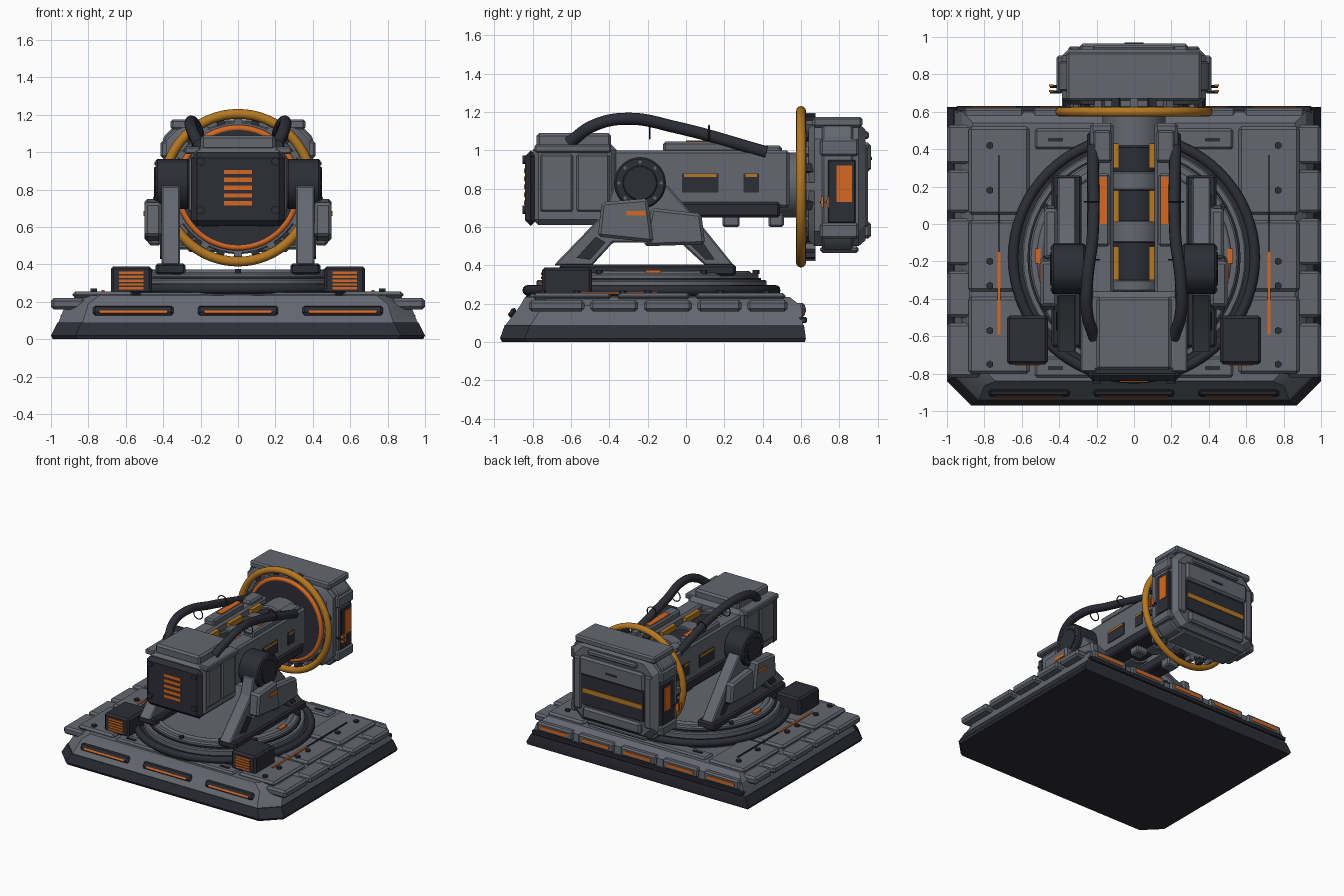
import bpy, bmesh, math
from mathutils import Matrix, Vector

if "Cube" in bpy.data.objects:
    bpy.data.objects.remove(bpy.data.objects["Cube"])


def material(name, *rgb):
    m = bpy.data.materials.new(name)
    m.use_nodes = True
    m.diffuse_color = (*rgb, 1)
    m.node_tree.nodes["Principled BSDF"].inputs["Base Color"].default_value = (*rgb, 1)
    return m


GREY = material("steel grey", .125, .135, .16)
DARK = material("charcoal", .026, .027, .037)
ORANGE = material("bright orange", .66, .14, .016)
AMBER = material("amber", .46, .19, .016)


def finish(name, bm, mat, mirror=False, bevel=0):
    bmesh.ops.recalc_face_normals(bm, faces=bm.faces)
    if bevel:
        bmesh.ops.bevel(bm, geom=bm.edges[:], offset=bevel, segments=1,
                        affect='EDGES', clamp_overlap=True)
    me = bpy.data.meshes.new(name)
    bm.to_mesh(me)
    bm.free()
    me.materials.append(mat)
    me.shade_smooth()
    me.set_sharp_from_angle(angle=math.radians(30))
    ob = bpy.data.objects.new(name, me)
    bpy.context.scene.collection.objects.link(ob)
    if mirror:
        ob.modifiers.new("Mirror", 'MIRROR')
    return ob


def box(name, mat, x, y, z, bevel=.01, mirror=False, tilt=0):
    """Box from three (low, high) ranges, tilted about x through its centre."""
    bm = bmesh.new()
    size = Matrix.Diagonal((x[1] - x[0], y[1] - y[0], z[1] - z[0], 1))
    centre = Vector((sum(x), sum(y), sum(z))) / 2
    bmesh.ops.create_cube(bm, size=1, matrix=Matrix.Translation(centre) @ Matrix.Rotation(tilt, 4, 'X') @ size)
    return finish(name, bm, mat, mirror, bevel)


def loft(name, mat, rings, mirror=False, bevel=0):
    bm = bmesh.new()
    loops = [[bm.verts.new(p) for p in ring] for ring in rings]
    n = len(loops[0])
    for a, b in zip(loops, loops[1:]):
        for i in range(n):
            bm.faces.new((a[i], a[(i + 1) % n], b[(i + 1) % n], b[i]))
    bm.faces.new(loops[0])
    bm.faces.new(loops[-1])
    return finish(name, bm, mat, mirror, bevel)


def prism(name, mat, pts, x0, x1, bevel=.008):
    """Side profile of (y, z) points extruded across x, on both sides."""
    return loft(name, mat, [[(x, *p) for p in pts] for x in (x0, x1)], True, bevel)


def cyl(name, mat, centre, r, depth, axis='Z', mirror=False, sides=48, bevel=0, r2=None):
    bm = bmesh.new()
    turn = {'Z': Matrix(), 'X': Matrix.Rotation(math.pi / 2, 4, 'Y'),
            'Y': Matrix.Rotation(-math.pi / 2, 4, 'X')}[axis]
    bmesh.ops.create_cone(bm, cap_ends=True, segments=sides, radius1=r, radius2=r if r2 is None else r2,
                          depth=depth, matrix=Matrix.Translation(centre) @ turn)
    return finish(name, bm, mat, mirror, bevel)


def torus(name, mat, centre, major, minor, upright=False):
    bpy.ops.mesh.primitive_torus_add(location=centre, major_radius=major, minor_radius=minor,
                                     major_segments=64, minor_segments=12,
                                     rotation=(math.pi / 2 if upright else 0, 0, 0))
    ob = bpy.context.object
    ob.name = name
    ob.data.materials.append(mat)
    ob.data.shade_smooth()


def plinth(w, front, back, c, z):
    return [(-w, back, z), (-w, front + c, z), (-w + c, front, z),
            (w - c, front, z), (w, front + c, z), (w, back, z)]


# Base: dark foot, grey sloped deck
loft("base_foot", DARK, [plinth(.99, -.96, .62, .13, 0), plinth(1, -.97, .625, .13, .02),
                         plinth(.965, -.945, .615, .13, .09)])
loft("base_deck", GREY, [plinth(.96, -.94, .61, .13, .09), plinth(.92, -.865, .6, .12, .19),
                         plinth(.86, -.84, .54, .12, .235)])
for cx in (-.56, 0, .56):
    box("front_recess", DARK, (cx - .215, cx + .215), (-.92, -.89), (.125, .18), .012, tilt=-.5)
    box("front_light", ORANGE, (cx - .18, cx + .18), (-.928, -.9), (.133, .148), 0, tilt=-.5)
for lo, hi in ((-.82, -.53), (-.5, -.25), (-.22, .03), (.06, .29), (.32, .53)):
    box("edge_plate", GREY, (.82, 1), (lo, hi), (.16, .22), .015, True)
for lo, hi in ((-.8, -.39), (-.36, .02), (.05, .52)):
    box("deck_plate", GREY, (.56, .885), (lo, hi), (.22, .255), .015, True)
for y0 in (-.8, .42):
    box("deck_end_plate", GREY, (-.53, .53), (y0 - .02, y0 + .09), (.22, .25), .012)
    box("deck_slot", DARK, (.38, .46), (y0 + .02, y0 + .04), (.24, .256), 0, True)
for cx in (-.75, -.38, 0, .38, .75):
    box("back_plate", GREY, (cx - .16, cx + .16), (.52, .62), (.13, .205), .012)
    box("back_light", ORANGE, (cx - .12, cx + .12), (.615, .625), (.155, .18), 0)
box("back_strip", DARK, (-.95, .95), (.59, .63), (.1, .13), .005)
box("deck_light", ORANGE, (.715, .73), (-.59, -.15), (.25, .262), 0, True)
box("deck_groove", DARK, (.717, .728), (-.15, .37), (.25, .262), 0, True)
for y in (-.75, -.57, -.33, -.2, .18, .42):
    cyl("deck_bolt", DARK, (.77, y, .26), .02, .02, 'Z', True, 6)

# Turntable
PY = -.18
cyl("turntable_skirt", DARK, (0, PY, .255), .66, .05, r2=.63)
torus("turntable_outer_ring", DARK, (0, PY, .27), .645, .028)
cyl("turntable_step", GREY, (0, PY, .3), .6, .05, bevel=.008)
cyl("turntable_gap", DARK, (0, PY, .325), .57, .02)
cyl("turntable_disc", GREY, (0, PY, .34), .56, .04, bevel=.01)
torus("turntable_inner_ring", GREY, (0, PY, .35), .5, .022)
box("turntable_marker", ORANGE, (.5, .53), (-.21, -.13), (.35, .375), 0, True)
for k in range(6):
    a = math.pi * (k / 3 + 1 / 6)
    cyl("turntable_bolt", DARK, (.545 * math.cos(a), PY + .545 * math.sin(a), .365), .018, .02, sides=6)

# Lamp boxes with slatted fronts
box("lamp_box", DARK, (.46, .68), (-.75, -.49), (.24, .39), .015, True)
for k in range(5):
    z = .265 + k * .021
    box("lamp_slat", ORANGE, (.505, .635), (-.756, -.74), (z, z + .013), 0, True)

# Yoke: foot, splayed legs, side armour and pivots
box("yoke_foot", DARK, (.28, .44), (-.66, .26), (.345, .405), .012, True)
prism("yoke_leg", GREY, [(-.69, .4), (-.42, .68), (-.38, .82), (-.1, .82), (.04, .66), (.25, .4),
                         (.1, .4), (-.03, .52), (-.38, .52), (-.49, .4)], .31, .41)
prism("leg_inlay", DARK, [(-.57, .44), (-.47, .55), (-.42, .52), (-.5, .43)], .4, .418, 0)
prism("leg_inlay", DARK, [(.15, .43), (.06, .56), (.01, .52), (.1, .43)], .4, .418, 0)
prism("front_armour", GREY, [(-.46, .55), (-.44, .73), (-.2, .75), (-.17, .52)], .41, .5, .015)
prism("rear_armour", GREY, [(-.22, .5), (-.18, .7), (.08, .67), (.1, .51)], .41, .48, .015)
box("armour_light", ORANGE, (.49, .506), (-.31, -.21), (.66, .685), 0, True)
cyl("pivot_drum", DARK, (.35, -.24, .83), .135, .18, 'X', True, bevel=.012)
cyl("pivot_cap", DARK, (.44, -.24, .83), .09, .02, 'X', True, bevel=.005)
for k in range(8):
    a = k * math.pi / 4
    cyl("pivot_bolt", GREY, (.44, -.24 + .11 * math.cos(a), .83 + .11 * math.sin(a)), .009, .012, 'X', True, 6)

# Motor housing at the front of the arm
box("motor_housing", GREY, (-.25, .25), (-.8, -.36), (.61, 1.03), .03)
box("motor_face", DARK, (-.25, .25), (-.84, -.78), (.605, 1), .035)
box("motor_lid", GREY, (-.2, .2), (-.78, -.39), (1.01, 1.09), .015)
box("motor_side_panel", GREY, (.2, .262), (-.76, -.59), (.68, .98), .01, True)
box("motor_side_panel", GREY, (.2, .262), (-.57, -.4), (.68, .98), .01, True)
box("motor_flange", GREY, (.2, .285), (-.79, -.39), (.99, 1.03), .008, True)
for k in range(5):
    z = .715 + k * .042
    box("motor_slat", ORANGE, (-.075, .075), (-.846, -.83), (z, z + .023), 0)
for z in (.69, .95):
    cyl("motor_bolt", DARK, (.2, -.843, z), .022, .02, 'Y', True, 12)

# Arm: twin beams around a central shaft
cyl("arm_shaft", DARK, (0, .12, .84), .13, 1.0, 'Y')
for y, w in ((.23, .1), (-.04, .12), (-.33, .06)):
    cyl("shaft_collar", GREY, (0, y, .84), .15, w, 'Y', bevel=.006)
cyl("arm_neck", GREY, (0, .53, .82), .17, .24, 'Y', bevel=.01)
box("arm_beam", GREY, (.11, .235), (-.38, .54), (.7, 1.0), .015, True)
box("beam_rail", DARK, (.1, .25), (-.2, .49), (.65, .73), .012, True)
box("beam_top_block", GREY, (.13, .225), (-.12, .27), (.99, 1.045), .012, True)
box("beam_top_light", ORANGE, (.145, .195), (0, .25), (1.04, 1.051), 0, True)
box("beam_end_block", GREY, (.12, .22), (.33, .5), (.98, 1.025), .012, True)
for lo, hi in ((-.3, -.12), (.01, .18), (.3, .43)):
    box("inner_strip", AMBER, (.08, .12), (lo, hi), (.9, .985), 0, True)
for lo, hi in ((-.02, .17), (.3, .38)):
    box("beam_window", DARK, (.22, .241), (lo, hi), (.78, .88), 0, True)
    box("beam_window_light", AMBER, (.23, .244), (lo + .01, hi - .01), (.86, .878), 0, True)
for lo, hi in ((.19, .28), (.43, .51)):
    box("beam_foot", GREY, (.1, .2), (lo, hi), (.6, .67), .01, True)

# Cables with clip rings
for s in (-1, 1):
    cu = bpy.data.curves.new("cable", 'CURVE')
    cu.dimensions = '3D'
    cu.bevel_depth = .032
    cu.bevel_resolution = 3
    sp = cu.splines.new('BEZIER')
    path = [(.21, -.61, 1.04), (.25, -.48, 1.13), (.25, -.31, 1.165), (.22, -.05, 1.12), (.22, .42, .99)]
    sp.bezier_points.add(len(path) - 1)
    for bp, (x, y, z) in zip(sp.bezier_points, path):
        bp.co = (s * x, y, z)
        bp.handle_left_type = bp.handle_right_type = 'AUTO'
    cu.materials.append(DARK)
    bpy.context.scene.collection.objects.link(bpy.data.objects.new("cable", cu))
    for y, z in ((-.19, 1.1), (.12, 1.09)):
        torus("cable_clip", DARK, (s * .225, y, z), .04, .004, True)


# Hammer head: lofted along y from chamfered sections
def section(w, lo, hi, c, y):
    return [(w, y, lo + c), (w, y, hi - c), (w - c, y, hi), (c - w, y, hi),
            (-w, y, hi - c), (-w, y, lo + c), (c - w, y, lo), (w - c, y, lo)]


ZC = .81
loft("head_body", GREY, [section(.35, .53, 1.11, .08, .64), section(.385, .5, 1.14, .08, .67),
                         section(.385, .5, 1.14, .08, .9), section(.35, .53, 1.11, .08, .935)])
loft("head_band", GREY, [section(.4, .48, 1.16, .08, y) for y in (.71, .87)], bevel=.01)
cyl("head_collar", GREY, (0, .645, ZC), .355, .05, 'Y', bevel=.008)
cyl("head_socket", DARK, (0, .63, ZC), .31, .06, 'Y')
torus("head_inner_ring", ORANGE, (0, .615, ZC), .318, .018, True)
torus("head_outer_ring", AMBER, (0, .6, ZC), .395, .026, True)
for k in range(24):
    a = k * math.pi / 12
    t = cyl("collar_tooth", DARK if k % 2 else GREY, (0, 0, 0), .03, .06, 'Y', sides=4)
    t.location = (.365 * math.cos(a), .645, ZC + .365 * math.sin(a))
    t.rotation_euler.y = -a + math.pi / 4
box("head_top_plate", GREY, (-.36, .36), (.66, .92), (1.12, 1.175), .012)
box("head_bottom_plate", GREY, (-.27, .27), (.7, .9), (.465, .5), .012)
box("head_side_frame", DARK, (.37, .408), (.74, .885), (.62, .95), .006, True)
box("head_side_light", ORANGE, (.39, .415), (.785, .865), (.73, .92), 0, True)
box("head_side_block", GREY, (.36, .415), (.7, .9), (.97, 1.06), .012, True)
box("head_side_block", GREY, (.36, .415), (.7, .9), (.54, .62), .012, True)
for y in (.705, .735):
    box("head_fin", ORANGE, (.43, .455), (y, y + .012), (.7, .76), 0, True)
    cyl("fin_pin", DARK, (.42, y, .73), .008, .06, 'X', True, 8)

# Striking face: dark slot, amber stripe, hood and plates
box("face_slot", DARK, (-.28, .28), (.92, .943), (.64, .89), .006)
box("face_stripe", AMBER, (-.27, .27), (.935, .949), (.745, .78), 0)
box("face_hood", GREY, (-.29, .29), (.91, .965), (.89, 1.04), .015)
box("face_hood_slot", DARK, (-.05, .05), (.95, .97), (.95, .965), 0)
box("face_sill", GREY, (-.26, .26), (.91, .965), (.54, .63), .015)
box("face_cheek", GREY, (.285, .35), (.91, .95), (.6, 1.02), .01, True)
box("face_brow", GREY, (-.22, .22), (.9, .955), (1.06, 1.1), .01)
